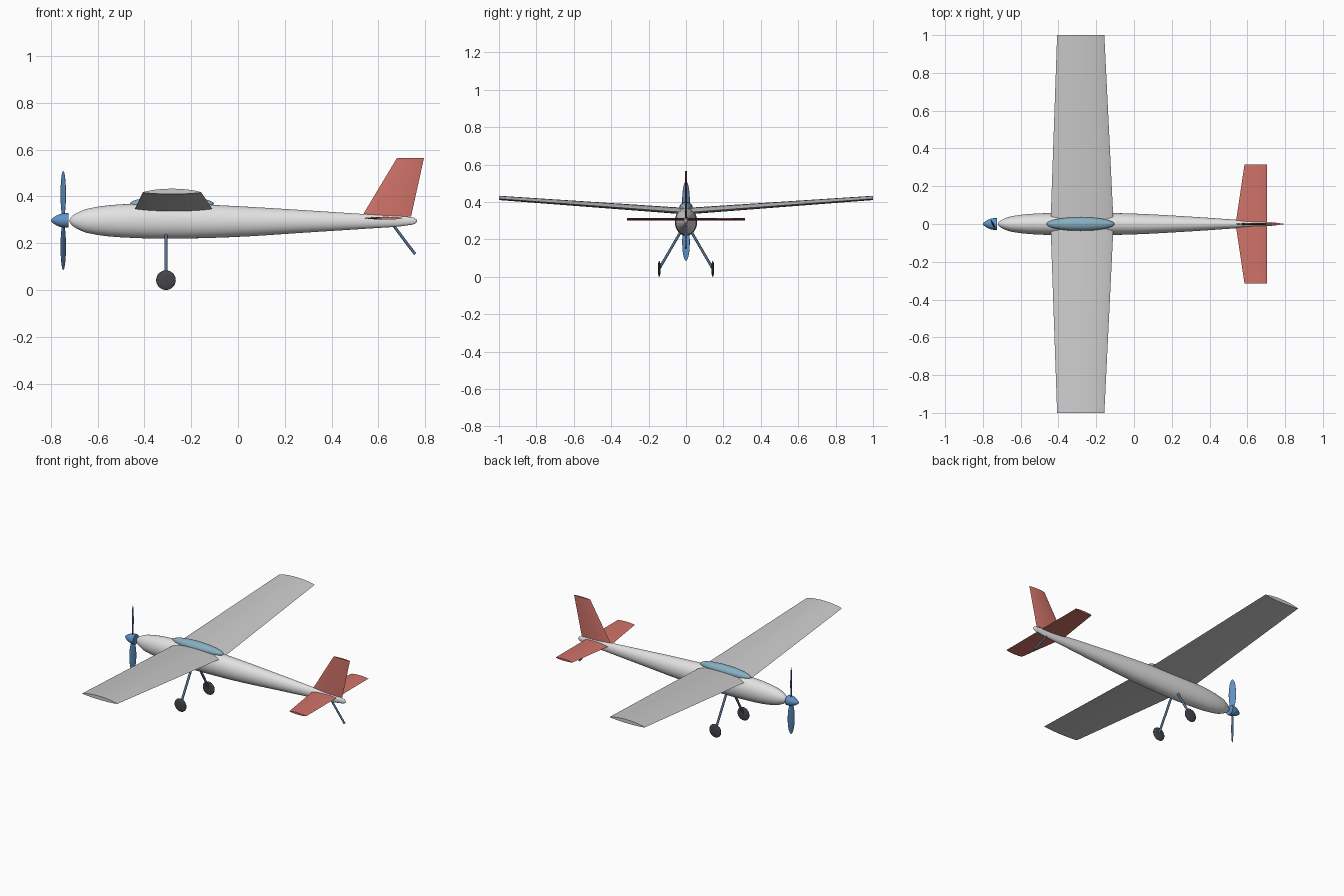
import bpy, bmesh, math
from mathutils import Vector, Matrix

if "Cube" in bpy.data.objects:
    bpy.data.objects.remove(bpy.data.objects["Cube"])


def material(name, rgb):
    m = bpy.data.materials.new(name)
    m.diffuse_color = (*rgb, 1)
    m.use_nodes = True
    m.node_tree.nodes["Principled BSDF"].inputs["Base Color"].default_value = m.diffuse_color
    return m


WHITE = material("fuselage_white", (0.76, 0.76, 0.76))
GREY = material("wing_grey", (0.60, 0.60, 0.60))
GLASS = material("canopy_blue", (0.24, 0.43, 0.53))
RED = material("tail_red", (0.63, 0.17, 0.14))
BLUE = material("propeller_blue", (0.12, 0.29, 0.58))
STEEL = material("strut_blue", (0.09, 0.16, 0.27))
RUBBER = material("tyre_black", (0.06, 0.06, 0.065))


def finish(name, bm, mat, angle=40):
    bmesh.ops.recalc_face_normals(bm, faces=bm.faces)
    me = bpy.data.meshes.new(name)
    bm.to_mesh(me)
    bm.free()
    me.materials.append(mat)
    ob = bpy.data.objects.new(name, me)
    bpy.context.collection.objects.link(ob)
    bpy.ops.object.select_all(action='DESELECT')
    ob.select_set(True)
    bpy.context.view_layer.objects.active = ob
    bpy.ops.object.shade_smooth_by_angle(angle=math.radians(angle))
    return ob


def loft(name, rings, mat, angle=40):
    """Skin a row of equal rings and cap both ends."""
    bm = bmesh.new()
    rows = [[bm.verts.new(p) for p in r] for r in rings]
    n = len(rows[0])
    for a, b in zip(rows, rows[1:]):
        for i in range(n):
            bm.faces.new((a[i], a[(i + 1) % n], b[(i + 1) % n], b[i]))
    bm.faces.new(rows[0])
    bm.faces.new(rows[-1])
    return finish(name, bm, mat, angle)


def ellipsoid(name, centre, radii, mat, turn=0):
    bm = bmesh.new()
    bmesh.ops.create_uvsphere(bm, u_segments=32, v_segments=16, radius=1)
    bm.transform(Matrix.Translation(centre) @ Matrix.Rotation(turn, 4, 'Z')
                 @ Matrix.Diagonal((*radii, 1)))
    return finish(name, bm, mat, 60)


def rod(name, a, b, r, mat):
    a, b = Vector(a), Vector(b)
    bm = bmesh.new()
    bmesh.ops.create_cone(bm, cap_ends=True, segments=16, radius1=r, radius2=r,
                          depth=(b - a).length)
    bm.transform(Matrix.Translation((a + b) / 2)
                 @ (b - a).to_track_quat('Z', 'Y').to_matrix().to_4x4())
    return finish(name, bm, mat)


def spline(pts, t):
    """Smooth interpolation through rows whose first value is the position."""
    for i in range(len(pts) - 1):
        if t <= pts[i + 1][0]:
            break
    p1, p2 = pts[i], pts[i + 1]
    p0, p3 = pts[max(i - 1, 0)], pts[min(i + 2, len(pts) - 1)]
    h = p2[0] - p1[0]
    u = (t - p1[0]) / h
    out = []
    for k in range(1, len(p1)):
        m1 = (p2[k] - p0[k]) / (p2[0] - p0[0]) * h
        m2 = (p3[k] - p1[k]) / (p3[0] - p1[0]) * h
        out.append((2*u**3 - 3*u**2 + 1) * p1[k] + (u**3 - 2*u**2 + u) * m1
                   + (3*u**2 - 2*u**3) * p2[k] + (u**3 - u**2) * m2)
    return out


# Fuselage stations: x, half width, bottom z, top z
stations = [(-0.65, 0.041, 0.245, 0.346), (-0.58, 0.051, 0.232, 0.359),
            (-0.48, 0.057, 0.224, 0.367), (-0.30, 0.060, 0.219, 0.371),
            (0.0, 0.055, 0.227, 0.358), (0.3, 0.039, 0.246, 0.340),
            (0.55, 0.022, 0.262, 0.324), (0.70, 0.012, 0.272, 0.317),
            (0.735, 0.009, 0.278, 0.312)]


def body_ring(x, w, lo, hi):
    return [(x, w * math.cos(a), (lo + hi) / 2 + (hi - lo) / 2 * math.sin(a))
            for a in (math.tau * i / 32 for i in range(32))]


rings = []
for f in (0.0, 0.02, 0.08, 0.2, 0.4, 0.7):          # rounded nose
    s = math.sqrt(f) if f else 0.04
    rings.append(body_ring(-0.72 + 0.07 * f, 0.041 * s, 0.296 - 0.051 * s, 0.296 + 0.050 * s))
for i in range(29):
    x = -0.65 + (0.735 + 0.65) * i / 28
    rings.append(body_ring(x, *spline(stations, x)))
for f in (0.4, 0.7, 0.9, 0.98, 0.999):              # rounded tail
    s = math.sqrt(1 - f * f)
    rings.append(body_ring(0.735 + 0.03 * f, 0.009 * s, 0.295 - 0.017 * s, 0.295 + 0.017 * s))
loft("fuselage", rings, WHITE, 60)


def airfoil(lead, trail, up, down, n=14):
    """Section points as (x, thickness offset), sharp at both ends."""
    ts = [(1 - math.cos(math.pi * i / n)) / 2 for i in range(n + 1)]
    bow = lambda t: (4 * t * (1 - t)) ** 0.8
    top = [(lead + (trail - lead) * t, up * bow(t)) for t in ts]
    low = [(lead + (trail - lead) * t, -down * bow(t)) for t in reversed(ts[1:-1])]
    return top + low


# Wing panels with dihedral, joined at the centre
def wing_ring(y, lead, trail, z, up, down):
    return [(x, y, z + d) for x, d in airfoil(lead, trail, up, down)]


for side, label in ((-1, "near"), (1, "far")):
    loft("wing_" + label, [wing_ring(0, -0.442, -0.108, 0.344, 0.024, 0.011),
                           wing_ring(side, -0.407, -0.157, 0.417, 0.016, 0.007)], GREY, 30)

# Tailplane
loft("tailplane", [wing_ring(y, lead, 0.705, 0.307, 0.006, 0.006)
                   for y, lead in ((-0.315, 0.585), (0, 0.538), (0.315, 0.585))], RED, 30)

# Fin
fin = []
for (x0, z0), (x1, z1) in (((0.53, 0.315), (0.74, 0.315)), ((0.68, 0.565), (0.795, 0.565))):
    fin.append([(x, d, z0) for x, d in airfoil(x0, x1, 0.006, 0.006)])
loft("fin", fin, RED, 30)

# Canopy
ellipsoid("canopy", (-0.283, 0, 0.368), (0.18, 0.036, 0.032), GLASS)

# Spinner: rounded cone with a flat back
spinner = [(-0.725, 0.031), (-0.745, 0.031), (-0.762, 0.027), (-0.778, 0.020),
           (-0.791, 0.011), (-0.798, 0.005), (-0.80, 0.001)]
loft("spinner", [body_ring(x, r, 0.297 - r, 0.297 + r) for x, r in spinner], BLUE)

# Propeller blades, pitched opposite ways
for s, label in ((1, "upper"), (-1, "lower")):
    ellipsoid("propeller_blade_" + label, (-0.747, 0, 0.297 + s * 0.112),
              (0.005, 0.023, 0.100), BLUE, s * math.radians(28))

# Landing gear
for s, label in ((-1, "near"), (1, "far")):
    rod("gear_leg_" + label, (-0.308, s * 0.02, 0.255), (-0.308, s * 0.142, 0.045), 0.007, STEEL)
    ellipsoid("wheel_" + label, (-0.308, s * 0.143, 0.042), (0.042, 0.008, 0.042), RUBBER)

# Tail skid
rod("tail_skid", (0.65, 0, 0.295), (0.757, 0, 0.153), 0.006, STEEL)
